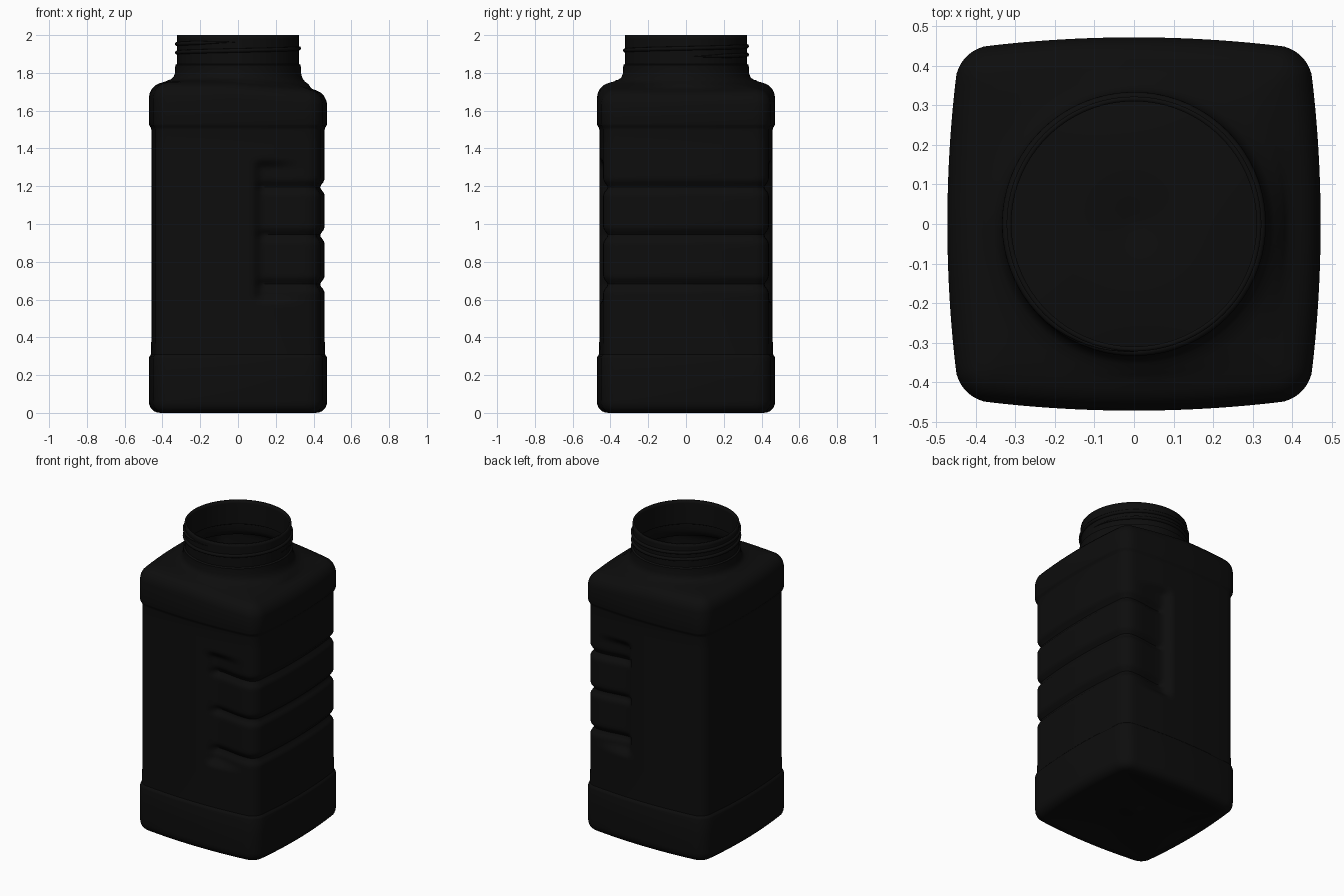
import bpy, bmesh, math
from mathutils import Vector

if "Cube" in bpy.data.objects:
    bpy.data.objects.remove(bpy.data.objects["Cube"])


def smooth(a, b, v):
    t = max(0.0, min(1.0, (v - a) / (b - a)))
    return t * t * (3 - 2 * t)


# Rounded square cross-section with gently bulged sides: (point, outward normal)
def section(half=0.472, flat=0.355, bulge=0.02, n=38, nc=9):
    pts = []
    r = half - bulge - flat
    a0 = math.atan(2 * bulge / flat)
    for k in range(4):
        c, s = [(1, 0), (0, 1), (-1, 0), (0, -1)][k]
        quarter = []
        for i in range(n + 1):
            y = flat * (2 * i / n - 1)
            x = half - bulge * (y / flat) ** 2
            quarter.append((x, y, math.atan(2 * bulge * y / flat ** 2)))
        for i in range(1, nc):
            a = a0 + (math.pi / 2 - 2 * a0) * i / nc
            quarter.append((flat + r * math.cos(a), flat + r * math.sin(a), a))
        for x, y, a in quarter:
            nx, ny = math.cos(a), math.sin(a)
            pts.append((Vector((x * c - y * s, x * s + y * c)),
                        Vector((nx * c - ny * s, nx * s + ny * c))))
    return pts


# Levels: (z, inset, circle radius, circle blend, shoulder tilt)
levels = [(0.03, 0.06, 0.03, 1, 0), (0.04, 0.06, 0.06, 1, 0), (0.035, 0.06, 0.2, 1, 0),
          (0.02, 0.06, 0.34, 0.9, 0), (0.004, 0.08, 0.4, 0.1, 0), (0, 0.065, 0, 0, 0),
          (0.002, 0.045, 0, 0, 0), (0.01, 0.025, 0, 0, 0), (0.025, 0.01, 0, 0, 0),
          (0.045, 0.002, 0, 0, 0), (0.065, 0, 0, 0, 0), (0.18, 0, 0, 0, 0),
          (0.29, 0, 0, 0, 0), (0.3, 0.003, 0, 0, 0), (0.31, 0.012, 0, 0, 0), (0.4, 0.013, 0, 0, 0)]
levels += [(0.52 + 0.0125 * i, 0.013, 0, 0, 0) for i in range(73)]
levels += [(1.5, 0.013, 0, 0, 0), (1.51, 0.011, 0, 0, 0), (1.52, 0.003, 0, 0, 0),
           (1.53, 0, 0, 0, 0), (1.6, 0, 0, 0, 0.3), (1.665, 0, 0, 0, 0.9),
           (1.69, 0.005, 0, 0, 1), (1.712, 0.016, 0, 0, 1), (1.73, 0.033, 0, 0, 1),
           (1.741, 0.055, 0, 0, 1), (1.748, 0.08, 0.4, 0.1, 1), (1.753, 0.1, 0.39, 0.5, 0.8),
           (1.758, 0.1, 0.375, 0.85, 0.6), (1.765, 0.1, 0.355, 1, 0.4),
           (1.778, 0.1, 0.341, 1, 0.2), (1.8, 0.1, 0.333, 1, 0), (1.842, 0.1, 0.332, 1, 0),
           (1.848, 0.1, 0.322, 1, 0), (1.98, 0.1, 0.322, 1, 0), (2.0, 0.1, 0.322, 1, 0)]
GROOVES = (0.68, 0.94, 1.195)


# Finger grooves wrapping the +x side, plus hollows on the front and back faces
def grip_depth(x, y, z):
    groove = sum(math.exp(-((z - g) / 0.024) ** 2) for g in GROOVES)
    d = 0.024 * groove * smooth(0.08, 0.15, x)
    if abs(y) > 0.4 and x < 0.4:
        window = smooth(0.57, 0.63, z) * (1 - smooth(1.29, 1.35, z))
        d += 0.036 * window * smooth(0.075, 0.13, x) * (1 - smooth(0.14, 0.37, x))
    return d


black = bpy.data.materials.new("black_plastic")
black.diffuse_color = (0.004, 0.004, 0.004, 1)
black.use_nodes = True
black.node_tree.nodes["Principled BSDF"].inputs["Base Color"].default_value = black.diffuse_color

# Bottle body lofted through all the levels
bm = bmesh.new()
sec = section()
rings = []
for z, inset, rad, blend, tilt in levels:
    ring = []
    for p, n in sec:
        d = inset + (grip_depth(p.x, p.y, z) if 0.5 < z < 1.45 else 0)
        q = (p - n * d).lerp(p.normalized() * rad, blend)
        dz = -0.035 * tilt * max(-0.1, min(1.0, q.x / 0.42))
        ring.append(bm.verts.new((q.x, q.y, z + dz)))
    rings.append(ring)
N = len(sec)
for a, b in zip(rings, rings[1:]):
    for i in range(N):
        j = (i + 1) % N
        bm.faces.new((a[i], a[j], b[j], b[i]))
bm.faces.new(rings[0][::-1])
mesh = bpy.data.meshes.new("bottle_body")
bm.to_mesh(mesh)
bm.free()
mesh.materials.append(black)
body = bpy.data.objects.new("bottle_body", mesh)
bpy.context.collection.objects.link(body)
wall = body.modifiers.new("wall", 'SOLIDIFY')
wall.thickness = 0.012
wall.offset = -1
bpy.context.view_layer.objects.active = body
body.select_set(True)
bpy.ops.object.shade_smooth_by_angle(angle=math.radians(40))

# Screw thread: tapered helix around the neck
curve = bpy.data.curves.new("neck_thread", 'CURVE')
curve.dimensions = '3D'
curve.bevel_depth = 0.011
curve.bevel_resolution = 2
curve.use_fill_caps = True
spline = curve.splines.new('POLY')
STEPS, TURNS = 120, 1.75
spline.points.add(STEPS)
for i, pt in enumerate(spline.points):
    t = i / STEPS
    a = 2 * math.pi * TURNS * t
    pt.co = (0.323 * math.cos(a), 0.323 * math.sin(a), 1.885 + 0.045 * TURNS * t, 1)
    pt.radius = max(0.1, min(1.0, t * 15, (1 - t) * 15))
curve.materials.append(black)
thread = bpy.data.objects.new("neck_thread", curve)
bpy.context.collection.objects.link(thread)
